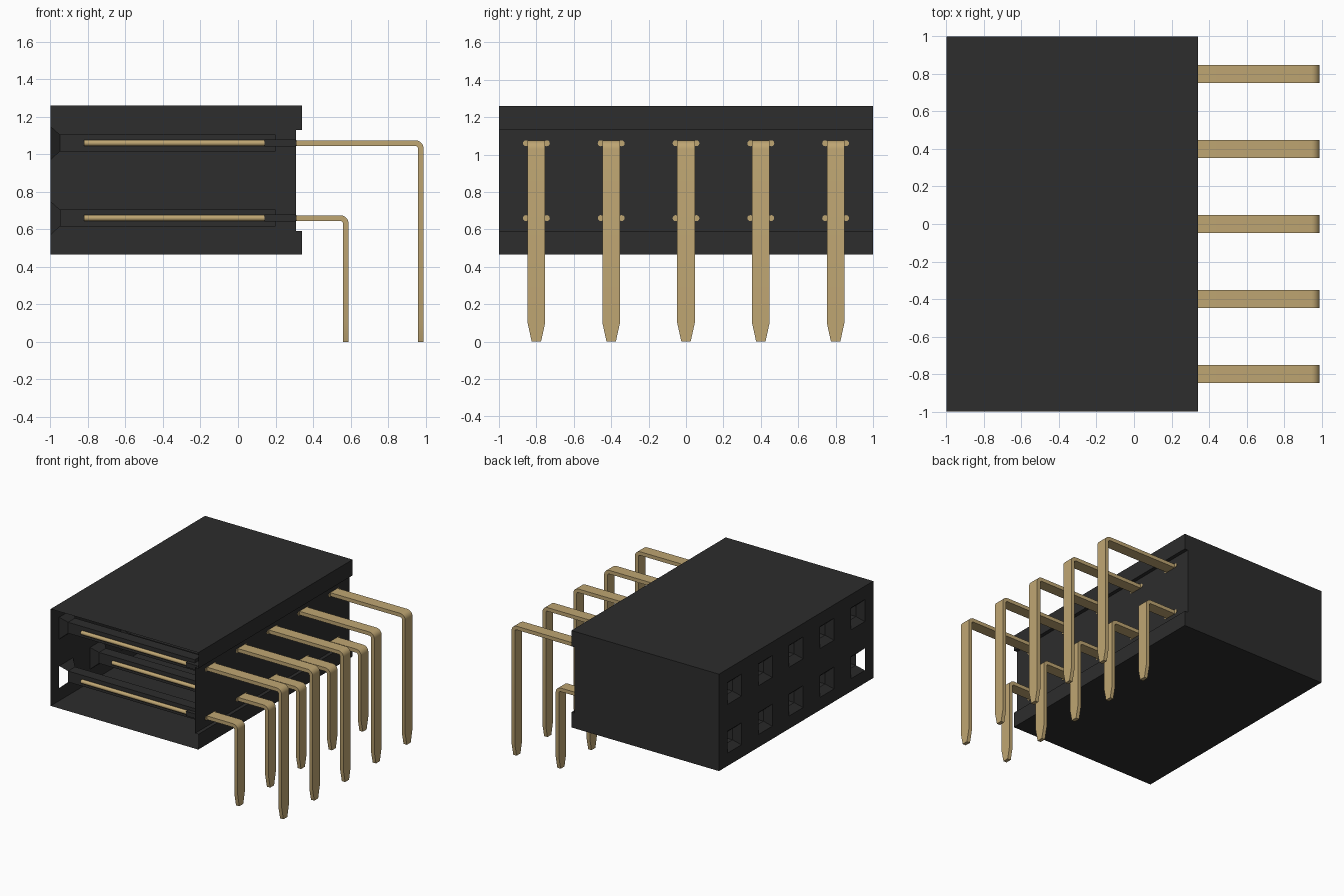
import bpy, bmesh, math
from mathutils import Vector

cube = bpy.data.objects.get("Cube")
if cube:
    bpy.data.objects.remove(cube)


def material(name, colour):
    m = bpy.data.materials.new(name)
    m.use_nodes = True
    m.diffuse_color = colour
    m.node_tree.nodes["Principled BSDF"].inputs["Base Color"].default_value = colour
    return m


BLACK = material("black_plastic", (0.026, 0.026, 0.026, 1))
GOLD = material("gold_metal", (0.52, 0.38, 0.17, 1))

COLUMNS = [-0.8, -0.4, 0.0, 0.4, 0.8]
# Height of each row and the x position of its bent legs
ROWS = [(0.66, 0.575), (1.06, 0.975)]
MOUTH, BORE = 0.09, 0.045


def finish(bm, name, mat):
    mesh = bpy.data.meshes.new(name)
    bm.to_mesh(mesh)
    bm.free()
    mesh.materials.append(mat)
    ob = bpy.data.objects.new(name, mesh)
    bpy.context.collection.objects.link(ob)
    return ob


def face(bm, points, toward):
    f = bm.faces.new([bm.verts.new(p) for p in points])
    f.normal_update()
    if f.normal.dot(Vector(toward)) < 0:
        f.normal_flip()


def add_box(bm, lo, hi):
    verts = bmesh.ops.create_cube(bm, size=1)["verts"]
    for v in verts:
        v.co = [l + (c + 0.5) * (h - l) for c, l, h in zip(v.co, lo, hi)]


# Housing: thin shell, open at the front end, with a recessed pin side
def build_housing():
    bm = bmesh.new()
    profile = [(-1, 0.465), (0.34, 0.465), (0.34, 0.59), (0.31, 0.59),
               (0.31, 1.13), (0.34, 1.13), (0.34, 1.26), (-1, 1.26)]
    for (x0, z0), (x1, z1) in zip(profile, profile[1:]):
        face(bm, [(x0, -1, z0), (x1, -1, z1), (x1, 1, z1), (x0, 1, z0)],
             (z1 - z0, 0, x0 - x1))
    face(bm, [(x, 1, z) for x, z in profile], (0, 1, 0))

    # Socket side: a grid with the mouths left out
    ys = [-1] + [c + s * MOUTH for c in COLUMNS for s in (-1, 1)] + [1]
    zs = [0.465] + [r + s * MOUTH for r, _ in ROWS for s in (-1, 1)] + [1.26]
    for i in range(len(ys) - 1):
        for j in range(len(zs) - 1):
            if i % 2 and j % 2:
                continue
            y0, y1, z0, z1 = ys[i], ys[i + 1], zs[j], zs[j + 1]
            face(bm, [(-1, y0, z0), (-1, y1, z0), (-1, y1, z1), (-1, y0, z1)],
                 (-1, 0, 0))

    # Sockets: flared mouth, square bore and end wall
    corners = [(-1, -1), (1, -1), (1, 1), (-1, 1)]
    for y in COLUMNS:
        for z, _ in ROWS:
            rings = [[(x, y + a * h, z + b * h) for a, b in corners]
                     for x, h in ((-1, MOUTH), (-0.95, BORE), (0.2, BORE))]
            for k in range(2):
                for i in range(4):
                    j = (i + 1) % 4
                    # The lower front mouth is open on its outer side
                    if k == 0 and i == 3 and (y, z) == (COLUMNS[0], ROWS[0][0]):
                        continue
                    a, b = rings[k], rings[k + 1]
                    inward = (0, -(corners[i][0] + corners[j][0]),
                              -(corners[i][1] + corners[j][1]))
                    face(bm, [a[i], a[j], b[j], b[i]], inward)
            face(bm, rings[2], (-1, 0, 0))
    bmesh.ops.remove_doubles(bm, verts=bm.verts, dist=0.0001)
    finish(bm, "housing", BLACK)


# Sleeves that hold the contacts in the pin-side wall
def build_sleeves():
    bm = bmesh.new()
    for y in COLUMNS:
        for z, _ in ROWS:
            add_box(bm, (0.14, y - 0.076, z - 0.019), (0.308, y + 0.076, z + 0.019))
    finish(bm, "contact_sleeves", BLACK)


# Contacts: two round prongs on either side of each socket
def build_prongs():
    bm = bmesh.new()
    start, end = -0.82, 0.313
    for y in COLUMNS:
        for z, _ in ROWS:
            for side in (-1, 1):
                verts = bmesh.ops.create_cone(
                    bm, cap_ends=True, segments=12, radius1=0.016,
                    radius2=0.016, depth=end - start)["verts"]
                for v in verts:
                    a, b, c = v.co
                    v.co = ((start + end) / 2 + c, y + side * 0.056 + a, z - b)
    bmesh.ops.recalc_face_normals(bm, faces=bm.faces)
    return finish(bm, "contact_prongs", GOLD)


# Pin: flat strip swept along a right-angle bend, narrowed at the tip
def build_pin(name, y, z, x):
    half, wide, tip, r = 0.015, 0.047, 0.025, 0.03
    path = [(0.30, z, math.pi / 2, wide)]
    for i in range(7):
        t = math.pi / 2 * (1 - i / 6)
        path.append((x - r + r * math.cos(t), z - r + r * math.sin(t), t, wide))
    path += [(x, 0.1, 0, wide), (x, 0, 0, tip)]
    bm = bmesh.new()
    rings = []
    for px, pz, t, w in path:
        dx, dz = half * math.cos(t), half * math.sin(t)
        rings.append([bm.verts.new((px + s * dx, y + q * w, pz + s * dz))
                      for s, q in ((1, -1), (1, 1), (-1, 1), (-1, -1))])
    for a, b in zip(rings, rings[1:]):
        for i in range(4):
            j = (i + 1) % 4
            bm.faces.new((a[i], a[j], b[j], b[i]))
    bm.faces.new(rings[0])
    bm.faces.new(rings[-1])
    bmesh.ops.recalc_face_normals(bm, faces=bm.faces)
    return finish(bm, name, GOLD)


build_housing()
build_sleeves()
metal = [build_prongs()]
for (height, leg_x), row in zip(ROWS, ("lower", "upper")):
    for n, y in enumerate(COLUMNS):
        metal.append(build_pin(f"{row}_pin_{n + 1}", y, height, leg_x))

bpy.ops.object.select_all(action="DESELECT")
for ob in metal:
    ob.select_set(True)
bpy.context.view_layer.objects.active = metal[0]
bpy.ops.object.shade_smooth_by_angle(angle=math.radians(35))
